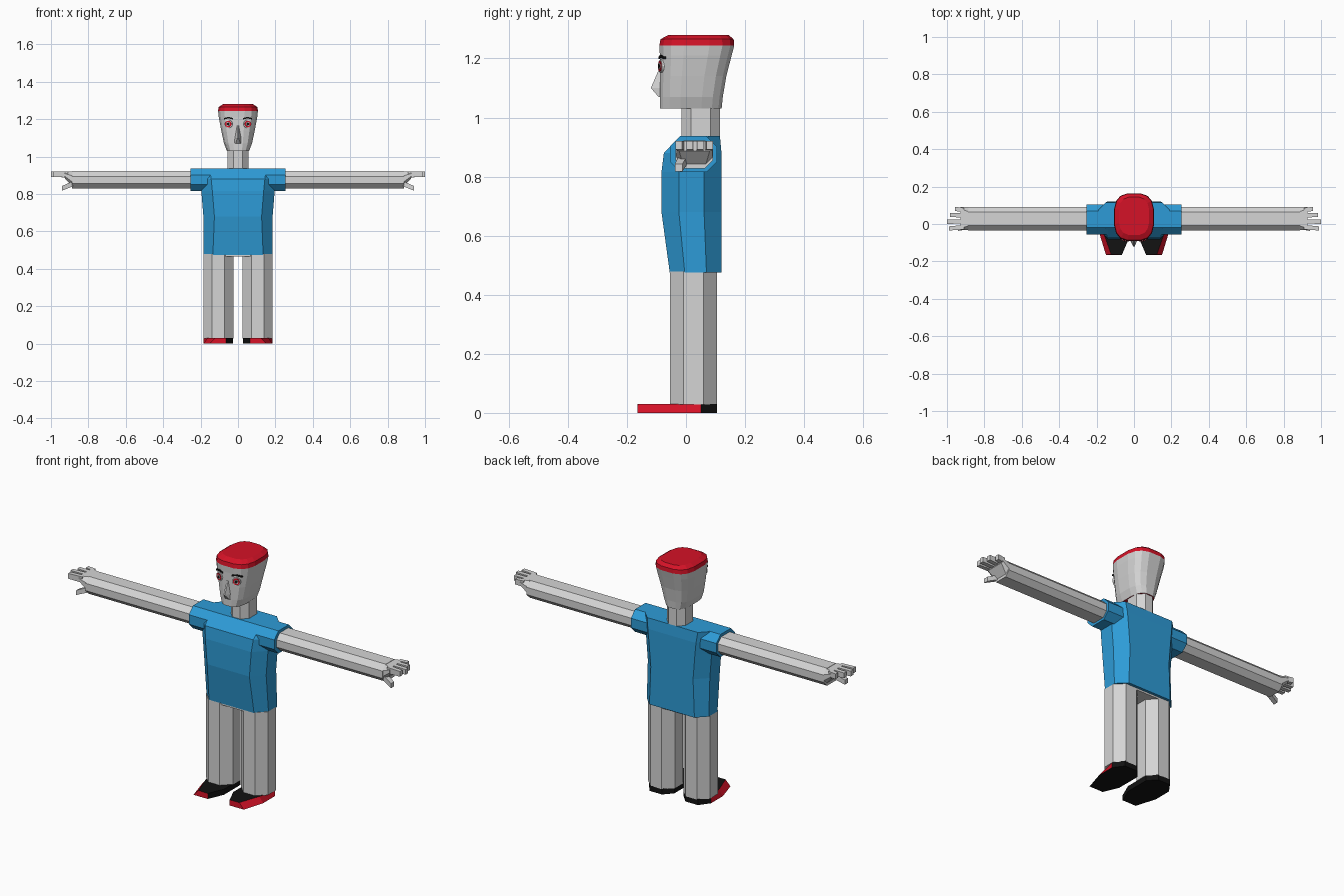
import bpy, bmesh, math
from mathutils import Vector

if "Cube" in bpy.data.objects:
    bpy.data.objects.remove(bpy.data.objects["Cube"])


def material(name, r, g, b):
    m = bpy.data.materials.new(name)
    m.diffuse_color = (r, g, b, 1)
    m.use_nodes = True
    m.node_tree.nodes["Principled BSDF"].inputs["Base Color"].default_value = m.diffuse_color
    return m


GREY = material("pale grey", 0.66, 0.66, 0.66)
BLUE = material("shirt blue", 0.027, 0.33, 0.68)
RED = material("red", 0.66, 0.006, 0.02)
BLACK = material("black", 0.006, 0.006, 0.006)
WHITE = material("eye white", 0.85, 0.85, 0.85)


def loft(name, rings, mats, rule=None):
    """Skin a stack of point rings, cap both ends, colour faces by rule."""
    bm = bmesh.new()
    rows = [[bm.verts.new(p) for p in ring] for ring in rings]
    n = len(rows[0])
    for a, b in zip(rows, rows[1:]):
        for i in range(n):
            j = (i + 1) % n
            bm.faces.new((a[i], a[j], b[j], b[i]))
    bm.faces.new(rows[0])
    bm.faces.new(rows[-1])
    bmesh.ops.recalc_face_normals(bm, faces=bm.faces)
    bm.normal_update()
    if rule:
        for f in bm.faces:
            f.material_index = rule(f.calc_center_median(), f.normal)
    mesh = bpy.data.meshes.new(name)
    bm.to_mesh(mesh)
    bm.free()
    for m in mats:
        mesh.materials.append(m)
    ob = bpy.data.objects.new(name, mesh)
    bpy.context.collection.objects.link(ob)
    return ob


def octagon(u0, u1, v0, v1, c=0.29):
    """Chamfered rectangle; c is the chamfer as a share of the short side."""
    k = c * min(u1 - u0, v1 - v0)
    return [(u0 + k, v0), (u1 - k, v0), (u1, v0 + k), (u1, v1 - k),
            (u1 - k, v1), (u0 + k, v1), (u0, v1 - k), (u0, v0 + k)]


def rounded(rx, y0, y1, z, n=16, power=3.0):
    """Horizontal rounded-box ring."""
    ring = []
    for i in range(n):
        t = 2 * math.pi * (i + 0.5) / n
        c, s = math.cos(t), math.sin(t)
        e = 2 / power
        ring.append((rx * math.copysign(abs(c) ** e, c),
                     (y0 + y1) / 2 + (y1 - y0) / 2 * math.copysign(abs(s) ** e, s), z))
    return ring


def at_z(pts, z):
    return [(u, v, z) for u, v in pts]


def at_x(pts, x):
    return [(x, u, v) for u, v in pts]


def rect(y, w, z0, z1):
    return [(y - w, z0), (y + w, z0), (y + w, z1), (y - w, z1)]


# Head with red cap and red underside
loft("head", [rounded(*s) for s in (
    (0.060, -0.090, 0.122, 1.03), (0.076, -0.090, 0.126, 1.07),
    (0.091, -0.090, 0.138, 1.14), (0.104, -0.090, 0.156, 1.21),
    (0.108, -0.092, 0.165, 1.243), (0.105, -0.088, 0.163, 1.265),
    (0.082, -0.060, 0.145, 1.28))], [GREY, RED],
    lambda c, n: 1 if c.z > 1.243 or n.z < -0.9 else 0)

# Nose wedge
loft("nose", [[(-0.006, -0.08, 1.17), (0.006, -0.08, 1.17), (0.004, -0.091, 1.165), (-0.004, -0.091, 1.165)],
              [(-0.020, -0.08, 1.10), (0.020, -0.08, 1.10), (0.004, -0.119, 1.10), (-0.004, -0.119, 1.10)],
              [(-0.024, -0.08, 1.07), (0.024, -0.08, 1.07), (0.012, -0.093, 1.07), (-0.012, -0.093, 1.07)]],
     [GREY])

# Neck
loft("neck", [at_z(octagon(-0.055, 0.055, -0.015, 0.115), z) for z in (0.92, 1.04)], [GREY])

# Shirt body
loft("shirt_body", [at_z(octagon(-w, w, y0, y1), z) for w, y0, y1, z in (
    (0.185, -0.055, 0.12, 0.475), (0.185, -0.083, 0.12, 0.68),
    (0.196, -0.083, 0.12, 0.815), (0.200, -0.075, 0.12, 0.88),
    (0.190, -0.020, 0.115, 0.937))], [BLUE])

# Hips joining the legs
loft("hips", [at_z(octagon(-0.18, 0.18, -0.05, 0.105), z) for z in (0.465, 0.48)], [GREY])

for s, side in ((1, "left"), (-1, "right")):
    # Eye: stacked thin discs facing slightly outward
    normal = Vector((s * 0.33, -1, 0)).normalized()
    for part, r, d, m in (("eye_white", 0.022, 0.004, WHITE), ("iris", 0.018, 0.006, RED),
                          ("iris_ring", 0.011, 0.0075, WHITE), ("pupil", 0.008, 0.009, BLACK)):
        bpy.ops.mesh.primitive_cylinder_add(
            vertices=12, radius=r, depth=0.008,
            location=Vector((s * 0.050, -0.083, 1.174)) + normal * (d - 0.003),
            rotation=normal.to_track_quat('Z', 'Y').to_euler())
        ob = bpy.context.object
        ob.name = f"{part}_{side}"
        ob.data.materials.append(m)

    # Eyebrow plate
    loft(f"eyebrow_{side}", [[(s * x, y - 0.004, z - 0.004), (s * x, y + 0.006, z - 0.004),
                              (s * x, y + 0.006, z + 0.004), (s * x, y - 0.004, z + 0.004)]
                             for x, y, z in ((0.027, -0.089, 1.202), (0.05, -0.084, 1.208),
                                             (0.076, -0.074, 1.202))], [BLACK])

    # Sleeve and arm
    loft(f"sleeve_{side}", [at_x(octagon(-0.055, 0.105, 0.815, 0.937), s * x)
                            for x in (0.14, 0.255)], [BLUE])
    loft(f"arm_{side}", [at_x(octagon(-0.035, 0.092, 0.828, 0.922), s * x)
                         for x in (0.24, 0.888)], [GREY])

    # Palm with sloping underside, fingers and thumb
    loft(f"palm_{side}", [at_x(octagon(-0.033, 0.09, 0.84, 0.92), s * 0.885),
                          at_x(octagon(-0.033, 0.09, 0.886, 0.92), s * 0.928)], [GREY])
    for i, (y, tip) in enumerate(((-0.017, 0.99), (0.014, 1.0), (0.046, 0.985), (0.074, 0.957))):
        loft(f"finger_{i + 1}_{side}", [at_x(rect(y, 0.012, 0.888, 0.920), s * 0.91),
                                        at_x(rect(y + (y - 0.028) * 0.15, 0.011, 0.892, 0.920), s * tip)],
             [GREY])
    loft(f"thumb_{side}", [at_x(rect(-0.01, 0.014, 0.842, 0.870), s * 0.88),
                           at_x(rect(-0.025, 0.013, 0.818, 0.843), s * 0.94)], [GREY])

    # Leg
    loft(f"leg_{side}", [[(s * u, v, z) for u, v in octagon(0.025, 0.185, -0.055, 0.105)]
                         for z in (0.028, 0.478)], [GREY])

    # Shoe: red outer and toe walls, black elsewhere
    sole = [(0.028, 0.06), (0.07, 0.105), (0.145, 0.105), (0.185, 0.05),
            (0.185, -0.05), (0.15, -0.165), (0.065, -0.165), (0.028, -0.08)]
    top = sole[:4] + [(0.162, -0.05), (0.122, -0.163)] + sole[6:]
    loft(f"shoe_{side}", [[(s * x, y, z) for x, y in pts] for pts, z in ((sole, 0), (top, 0.03))],
         [BLACK, RED],
         lambda c, n: 1 if abs(n.z) < 0.95 and c.y < 0.05 and (n.x * s > 0.3 or n.y < -0.8) else 0)
